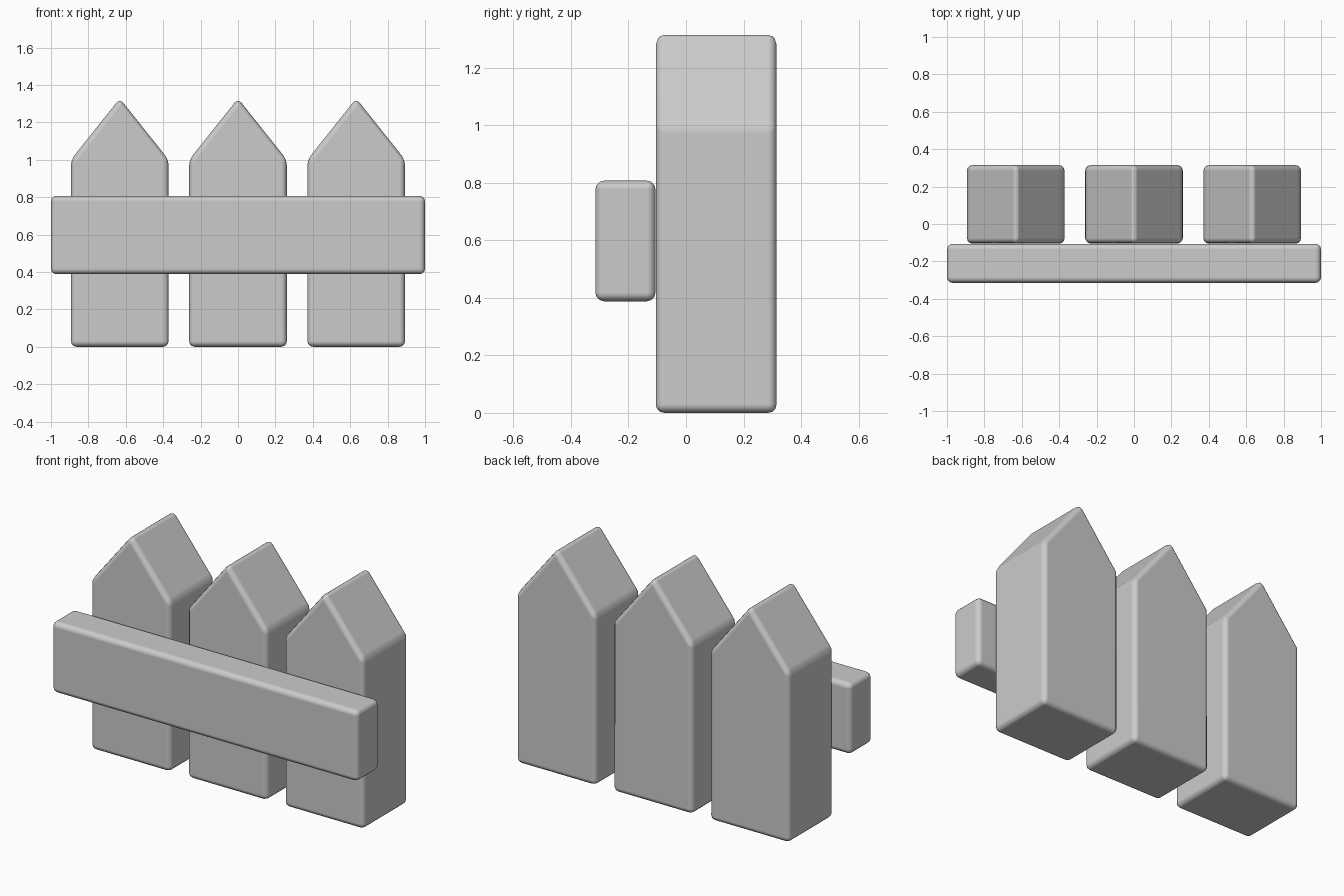
import bpy, bmesh

if "Cube" in bpy.data.objects:
    bpy.data.objects.remove(bpy.data.objects["Cube"])


def extruded_part(name, profile, y0, y1, x=0.0, bevel=0.03):
    """Extrude a front (x, z) profile along y and round its edges."""
    bm = bmesh.new()
    face = bm.faces.new([bm.verts.new((px, y0, pz)) for px, pz in profile])
    ext = bmesh.ops.extrude_face_region(bm, geom=[face])
    moved = [v for v in ext["geom"] if isinstance(v, bmesh.types.BMVert)]
    bmesh.ops.translate(bm, verts=moved, vec=(0, y1 - y0, 0))
    bmesh.ops.recalc_face_normals(bm, faces=bm.faces)
    mesh = bpy.data.meshes.new(name)
    bm.to_mesh(mesh)
    bm.free()
    obj = bpy.data.objects.new(name, mesh)
    obj.location.x = x
    bpy.context.collection.objects.link(obj)
    mod = obj.modifiers.new("rounded_edges", "BEVEL")
    mod.width = bevel
    mod.segments = 3
    mod.limit_method = "ANGLE"
    mod.harden_normals = True
    mesh.shade_smooth()
    return obj


# Pointed pickets
w, shoulder, peak = 0.261, 1.0, 1.328
picket = [(-w, 0), (w, 0), (w, shoulder), (0, peak), (-w, shoulder)]
for side, x in (("left", -0.632), ("middle", 0.0), ("right", 0.632)):
    extruded_part(f"picket_{side}", picket, -0.105, 0.315, x)

# Horizontal rail across the front
rail = [(-1, 0.388), (1, 0.388), (1, 0.807), (-1, 0.807)]
extruded_part("rail", rail, -0.315, -0.106)
